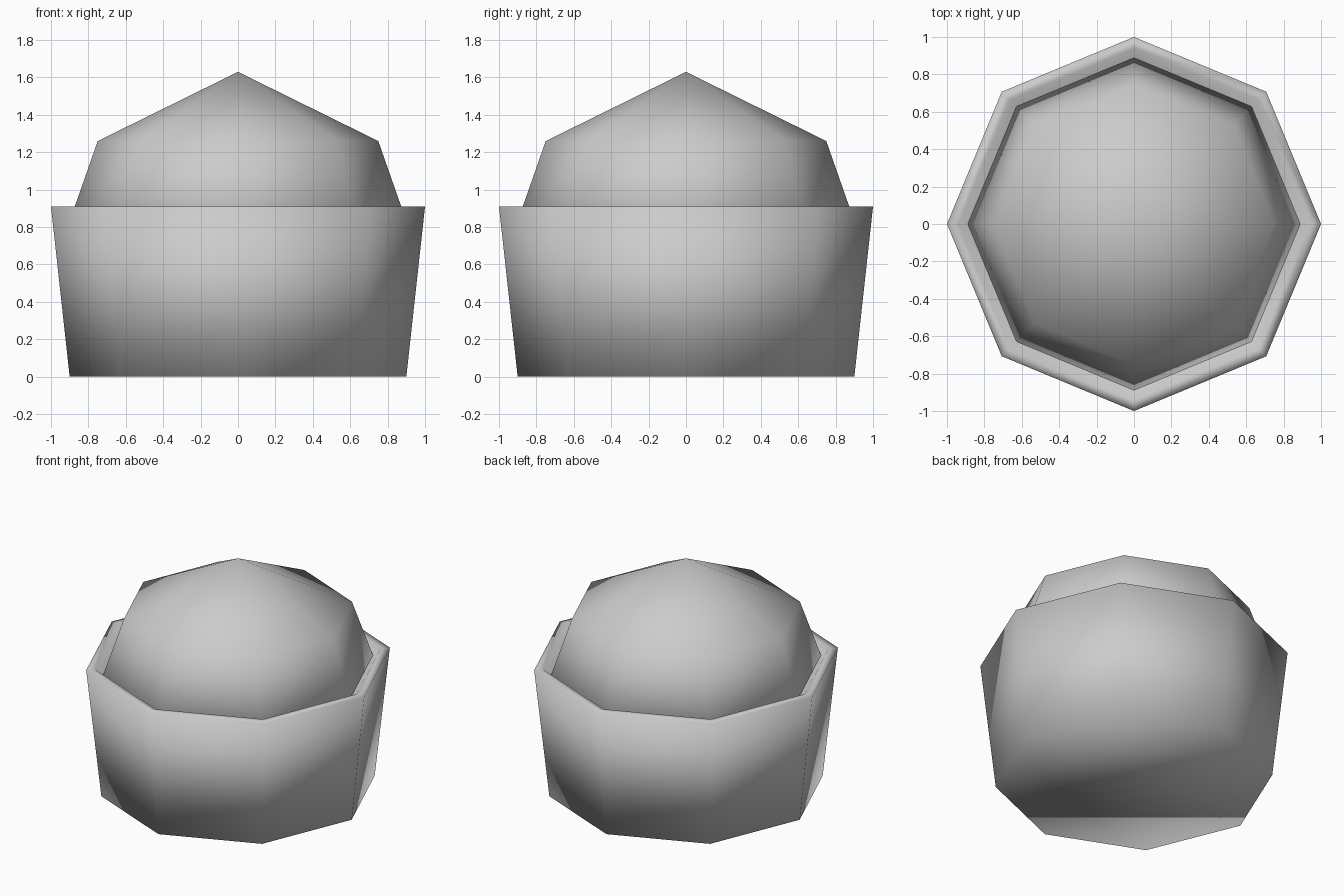
import bpy
from math import cos, sin, tau

SIDES = 8

cube = bpy.data.objects.get("Cube")
if cube:
    bpy.data.objects.remove(cube, do_unlink=True)

grey = bpy.data.materials.new("plain_grey")
grey.use_nodes = True
colour = (0.6, 0.6, 0.6, 1)
grey.diffuse_color = colour
grey.node_tree.nodes["Principled BSDF"].inputs["Base Color"].default_value = colour


def lathe(name, profile, apex=None):
    """Spin (radius, height) points into an eight-sided smooth shell.
    With an apex height the last ring closes to a point, otherwise both ends are capped."""
    verts = [(r * cos(tau * i / SIDES), r * sin(tau * i / SIDES), z)
             for r, z in profile for i in range(SIDES)]
    faces = []
    for ring in range(len(profile) - 1):
        for i in range(SIDES):
            a, b = ring * SIDES + i, ring * SIDES + (i + 1) % SIDES
            faces.append((a, b, b + SIDES, a + SIDES))
    last = (len(profile) - 1) * SIDES
    faces.append(tuple(reversed(range(SIDES))))
    if apex is None:
        faces.append(tuple(range(last, last + SIDES)))
    else:
        verts.append((0, 0, apex))
        faces += [(last + i, last + (i + 1) % SIDES, len(verts) - 1)
                  for i in range(SIDES)]
    mesh = bpy.data.meshes.new(name)
    mesh.from_pydata(verts, [], faces)
    mesh.materials.append(grey)
    mesh.shade_smooth()
    obj = bpy.data.objects.new(name, mesh)
    bpy.context.collection.objects.link(obj)
    return obj


# Flared cup with a narrow rim and a sunken inside
lathe("cup", [(0.9, 0), (1, 0.91), (0.94, 0.91), (0.85, 0.83)])

# Faceted dome resting in the cup
lathe("dome", [(0.95, 0.69), (0.75, 1.26)], apex=1.63)
